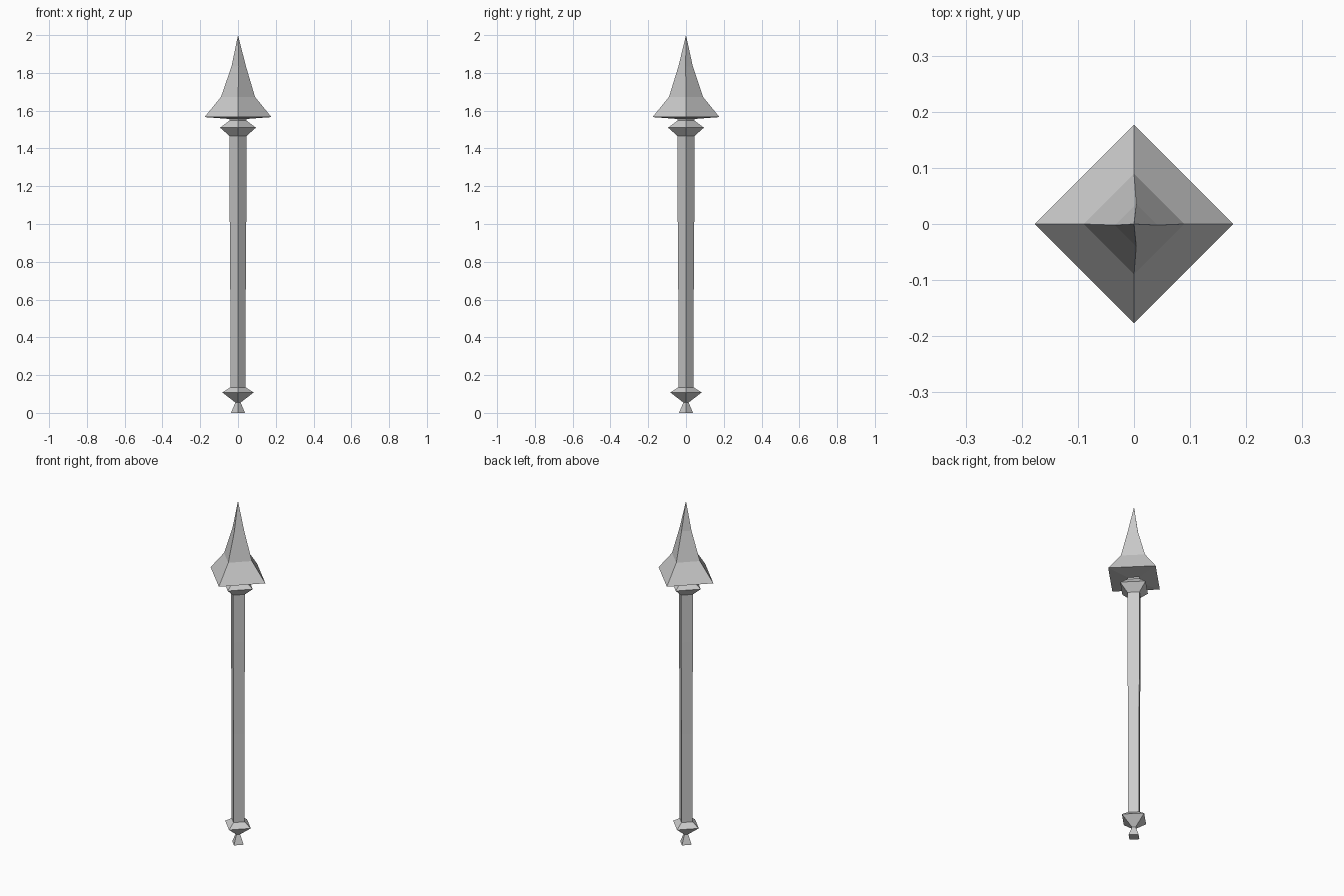
import bpy, bmesh, math

if "Cube" in bpy.data.objects:
    bpy.data.objects.remove(bpy.data.objects["Cube"])


def lathe4(name, profile):
    """Closed four-sided solid from (radius, z[, dx, dy]) rings, corners on the axes."""
    bm = bmesh.new()
    rings = []
    for r, z, *off in profile:
        dx, dy = off or (0, 0)
        if r == 0:
            rings.append([bm.verts.new((dx, dy, z))] * 4)
        else:
            rings.append([bm.verts.new((dx + r * math.cos(i * math.pi / 2),
                                        dy + r * math.sin(i * math.pi / 2), z))
                          for i in range(4)])
    for a, b in zip(rings, rings[1:]):
        for i in range(4):
            j = (i + 1) % 4
            quad = [a[i], a[j], b[j], b[i]]
            bm.faces.new(list(dict.fromkeys(quad)))
    for ring in (rings[0], rings[-1]):
        if len(set(ring)) == 4:
            bm.faces.new(ring)
    bmesh.ops.recalc_face_normals(bm, faces=bm.faces)
    mesh = bpy.data.meshes.new(name)
    bm.to_mesh(mesh)
    bm.free()
    obj = bpy.data.objects.new(name, mesh)
    bpy.context.collection.objects.link(obj)
    return obj


# Flared foot and lower collar
lathe4("butt_cap", [(0.037, 0), (0.014, 0.055), (0.083, 0.108), (0.041, 0.135)])

# Slightly tapered square shaft
lathe4("shaft", [(0.041, 0.134), (0.041, 0.65), (0.045, 1.19), (0.045, 1.467)])

# Upper collar with neck into the head
lathe4("upper_collar", [(0.045, 1.466), (0.095, 1.51), (0.045, 1.547), (0.045, 1.558)])

# Concave spear head, its middle ring a touch off centre
lathe4("spear_head", [(0.045, 1.556), (0.177, 1.566), (0.09, 1.673),
                      (0.038, 1.835, 0.004, -0.002), (0, 2.0)])
